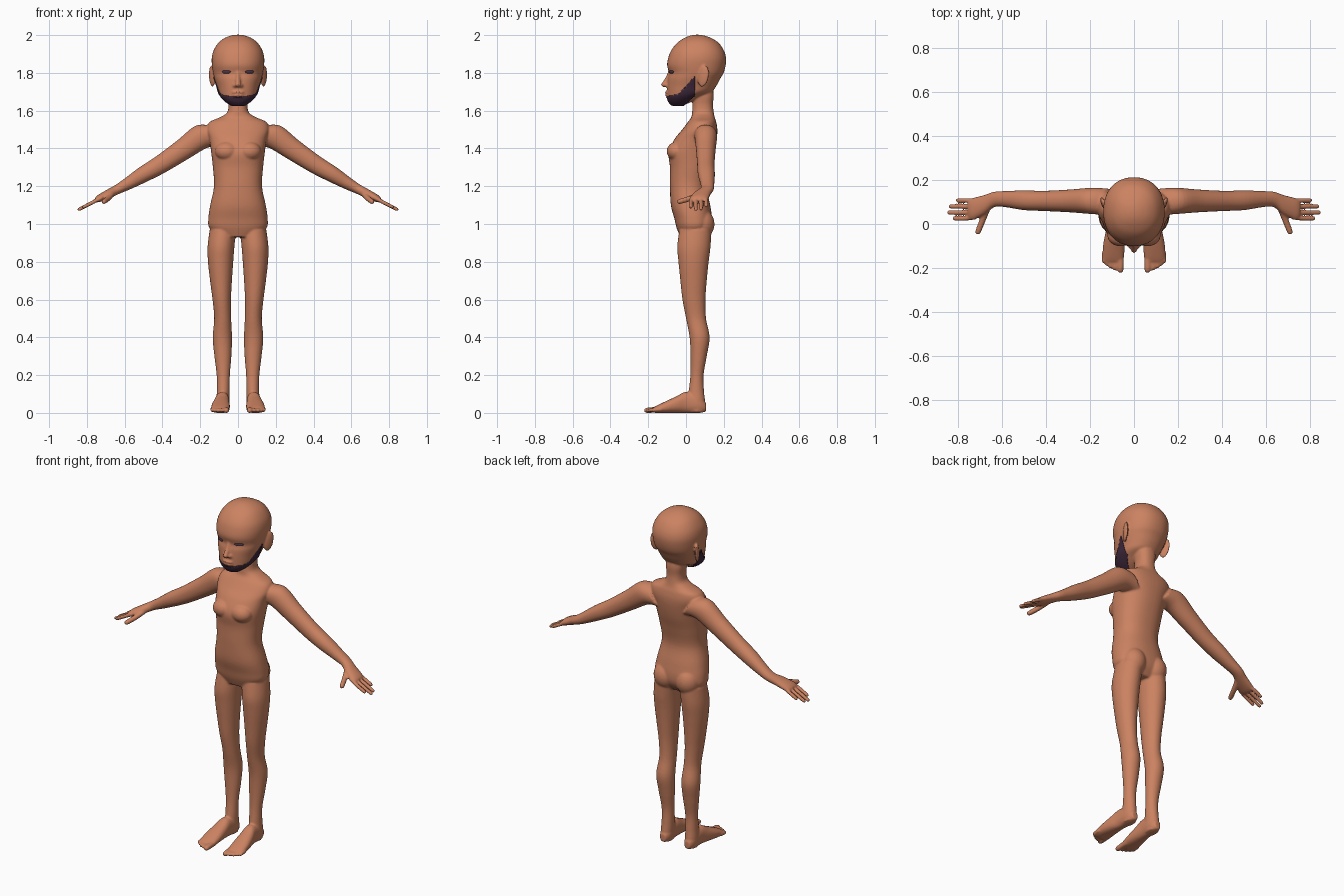
import bpy, bmesh, math
from mathutils import Vector, Matrix

X, Y, Z = Vector((1, 0, 0)), Vector((0, 1, 0)), Vector((0, 0, 1))


def material(name, rgb):
    m = bpy.data.materials.new(name)
    m.diffuse_color = (*rgb, 1)
    return m


skin = material("warm skin", (0.60, 0.225, 0.12))
hair = material("dark purple hair", (0.05, 0.022, 0.045))
eye_col = material("dark eye", (0.07, 0.035, 0.06))


def spline(keys, steps=5):
    """Catmull-Rom interpolation through key tuples."""
    out = []
    for i in range(len(keys) - 1):
        p = [keys[max(0, min(len(keys) - 1, i + k))] for k in (-1, 0, 1, 2)]
        for s in range(steps):
            t = s / steps
            out.append([0.5 * (2 * b + (c - a) * t + (2 * a - 5 * b + 4 * c - d) * t * t
                               + (3 * b - a - 3 * c + d) * t ** 3) for a, b, c, d in zip(*p)])
    return out + [list(keys[-1])]


def loft(bm, keys, u, v, side=1, n=2.0, seg=32):
    """Skin (cx, cy, cz, ru, rv) superellipse rings into a closed tube."""
    rings = []
    for cx, cy, cz, ru, rv in spline(keys):
        ring = []
        for k in range(seg):
            a = 2 * math.pi * k / seg
            c, s = math.cos(a), math.sin(a)
            p = Vector((cx, cy, cz)) + u * ru * math.copysign(abs(c) ** (2 / n), c) \
                + v * rv * math.copysign(abs(s) ** (2 / n), s)
            ring.append(bm.verts.new((p.x * side, p.y, max(p.z, 0))))
        rings.append(ring)
    for a, b in zip(rings, rings[1:]):
        for k in range(seg):
            j = (k + 1) % seg
            bm.faces.new((a[k], a[j], b[j], b[k]))
    bm.faces.new(rings[0])
    bm.faces.new(rings[-1])


def stack(bm, keys, n):
    """Loft centred horizontal slices (z, half width, y front, y back)."""
    loft(bm, [(0, (f + b) / 2, z, w, (b - f) / 2) for z, w, f, b in keys], X, Y, n=n, seg=48)


def blob(bm, pos, radii, rot=Matrix()):
    bmesh.ops.create_uvsphere(bm, u_segments=24, v_segments=16, radius=1,
                              matrix=Matrix.Translation(pos) @ rot @ Matrix.Diagonal((*radii, 1)))


def digit(bm, pts, r, side):
    """Finger or toe: a tapering tube with a rounded tip."""
    a, b = Vector(pts[0]), Vector(pts[-1])
    d = (b - a).normalized()
    u = d.cross(Z).normalized()
    v = u.cross(d)
    keys = [(*p, r, r) for p in pts[:-1]]
    keys += [(*(b - d * r), r * 0.92, r * 0.92), (*(b - d * r * 0.3), r * 0.7, r * 0.7),
             (*b, r * 0.25, r * 0.25)]
    loft(bm, keys, u, v, side, seg=16)


def add_object(name, bm, mat):
    me = bpy.data.meshes.new(name)
    bm.to_mesh(me)
    bm.free()
    me.materials.append(mat)
    ob = bpy.data.objects.new(name, me)
    bpy.context.collection.objects.link(ob)
    for p in me.polygons:
        p.use_smooth = True
    return ob


bm = bmesh.new()

# torso and neck
stack(bm, [(0.93, 0.10, -0.03, 0.10), (0.98, 0.152, -0.05, 0.132), (1.03, 0.157, -0.062, 0.138),
           (1.1, 0.147, -0.08, 0.128), (1.2, 0.127, -0.085, 0.11), (1.3, 0.133, -0.085, 0.128),
           (1.38, 0.142, -0.092, 0.15), (1.45, 0.152, -0.06, 0.163), (1.5, 0.165, -0.02, 0.166),
           (1.54, 0.15, 0.01, 0.16), (1.565, 0.095, 0.028, 0.152), (1.59, 0.058, 0.032, 0.147),
           (1.63, 0.05, 0.035, 0.143), (1.68, 0.055, 0.035, 0.146), (1.73, 0.05, 0.04, 0.14)], 2.3)

# head
stack(bm, [(1.629, 0.035, -0.075, -0.01), (1.65, 0.066, -0.092, 0.035), (1.675, 0.09, -0.099, 0.08),
           (1.70, 0.104, -0.1, 0.135), (1.73, 0.112, -0.1, 0.16), (1.77, 0.125, -0.097, 0.182),
           (1.80, 0.132, -0.09, 0.199), (1.84, 0.138, -0.1, 0.21), (1.88, 0.139, -0.094, 0.212),
           (1.92, 0.129, -0.078, 0.2), (1.96, 0.103, -0.046, 0.172), (1.985, 0.07, -0.008, 0.132),
           (1.998, 0.035, 0.025, 0.095), (2.002, 0.01, 0.05, 0.07)], 2.2)

# nose and lips
loft(bm, [(0, -0.08, 1.815, 0.011, 0.012), (0, -0.092, 1.78, 0.011, 0.014),
          (0, -0.106, 1.75, 0.014, 0.018), (0, -0.106, 1.73, 0.012, 0.014)], X, Y, seg=20)
blob(bm, (0, -0.115, 1.738), (0.015, 0.017, 0.014))
blob(bm, (0, -0.098, 1.697), (0.034, 0.014, 0.007))
blob(bm, (0, -0.098, 1.681), (0.028, 0.013, 0.007))

for s in (1, -1):
    # nostrils, ears, chest and buttocks
    blob(bm, (s * 0.016, -0.1, 1.733), (0.011, 0.013, 0.01))
    blob(bm, (s * 0.138, 0.092, 1.782), (0.011, 0.031, 0.058),
         Matrix.Rotation(-s * 0.4, 4, 'Z') @ Matrix.Rotation(-0.2, 4, 'X'))
    blob(bm, (s * 0.06, -0.05, 1.385), (0.062, 0.052, 0.05))
    blob(bm, (s * 0.072, 0.08, 1.0), (0.07, 0.071, 0.08))

    # arm and palm
    loft(bm, [(0.11, 0.10, 1.465, 0.06, 0.07), (0.19, 0.105, 1.463, 0.06, 0.067),
              (0.29, 0.105, 1.395, 0.052, 0.057), (0.41, 0.105, 1.315, 0.046, 0.049),
              (0.5, 0.108, 1.263, 0.045, 0.043), (0.58, 0.113, 1.215, 0.037, 0.033),
              (0.635, 0.112, 1.185, 0.035, 0.026), (0.68, 0.088, 1.162, 0.044, 0.024),
              (0.73, 0.07, 1.137, 0.05, 0.02), (0.75, 0.068, 1.126, 0.045, 0.014)],
         Y, Vector((0.546, 0, 0.838)), s, 2.1)
    # fingers and thumb
    for y, tip in ((0.025, 0.825), (0.052, 0.85), (0.08, 0.843), (0.108, 0.81)):
        y0 = 0.068 + (y - 0.068) * 0.9
        digit(bm, [(x, yy, 1.135 - (x - 0.73) * 0.52)
                   for x, yy in ((0.72, y0), ((0.73 + tip) / 2, y), (tip, y))], 0.0105, s)
    digit(bm, [(0.665, 0.075, 1.16), (0.688, 0.02, 1.135), (0.714, -0.046, 1.114)], 0.0145, s)

    # leg
    loft(bm, [(0.08, 0.05, 0.97, 0.07, 0.085), (0.09, 0.042, 0.88, 0.071, 0.088),
              (0.092, 0.04, 0.8, 0.067, 0.08), (0.09, 0.04, 0.7, 0.058, 0.07),
              (0.086, 0.042, 0.6, 0.049, 0.061), (0.081, 0.053, 0.5, 0.045, 0.053),
              (0.083, 0.072, 0.4, 0.051, 0.053), (0.08, 0.067, 0.3, 0.045, 0.043),
              (0.078, 0.058, 0.2, 0.035, 0.035), (0.078, 0.055, 0.12, 0.034, 0.04),
              (0.08, 0.055, 0.06, 0.035, 0.046), (0.08, 0.055, 0.005, 0.03, 0.045)], X, Y, s)
    # foot and toes
    loft(bm, [(0.08, 0.106, 0.03, 0.018, 0.022), (0.08, 0.07, 0.045, 0.034, 0.046),
              (0.083, 0.0, 0.055, 0.037, 0.056), (0.088, -0.05, 0.044, 0.044, 0.044),
              (0.092, -0.1, 0.032, 0.049, 0.033), (0.094, -0.15, 0.02, 0.049, 0.021),
              (0.094, -0.172, 0.015, 0.043, 0.014)], X, Z, s, 2.3)
    for x, tip, r in ((0.062, -0.222, 0.016), (0.087, -0.212, 0.0105), (0.106, -0.204, 0.0105),
                      (0.123, -0.192, 0.01), (0.138, -0.178, 0.0095)):
        digit(bm, [(x, -0.13, 0.018), (x, -0.17, 0.016), (x, tip, 0.012)], r, s)

# fuse everything into one smooth skin
bmesh.ops.recalc_face_normals(bm, faces=bm.faces)
body = add_object("body", bm, skin)
rem = body.modifiers.new("fuse", 'REMESH')
rem.mode, rem.voxel_size, rem.use_smooth_shade = 'VOXEL', 0.0055, True
smo = body.modifiers.new("soften", 'SMOOTH')
smo.factor, smo.iterations = 0.5, 5
bpy.context.view_layer.objects.active = body
for m in ("fuse", "soften"):
    bpy.ops.object.modifier_apply(modifier=m)
for p in body.data.polygons:
    p.use_smooth = True
    p.material_index = 0


# beard: jaw faces copied and pushed outward
def in_beard(c):
    if not (-0.15 < c.y < 0.045 and 1.6 < c.z < 1.8 and abs(c.x) < 0.13):
        return False
    upper = 1.69 + (c.y + 0.035) * (1.125 if c.y > -0.035 else 0.25)
    lower = 1.622 if c.y < -0.02 else 1.622 + (c.y + 0.02) * 0.9
    return lower < c.z < upper


bm = bmesh.new()
bm.from_mesh(body.data)
bmesh.ops.delete(bm, geom=[f for f in bm.faces if not in_beard(f.calc_center_median())],
                 context='FACES')
bm.normal_update()
for v in bm.verts:
    v.co += v.normal * 0.004
beard = add_object("beard", bm, hair)
sol = beard.modifiers.new("thickness", 'SOLIDIFY')
sol.thickness, sol.offset = 0.006, -1

# narrow eyes laid on the face
for s, name in ((1, "left_eye"), (-1, "right_eye")):
    hit, loc, nor, _ = body.ray_cast((s * 0.062, -1, 1.805), (0, 1, 0))
    if not hit:
        loc, nor = Vector((s * 0.062, -0.078, 1.805)), Vector((s * 0.5, -0.86, 0))
    bm = bmesh.new()
    blob(bm, loc, (0.027, 0.005, 0.009), Matrix.Rotation(math.atan2(nor.x, -nor.y), 4, 'Z'))
    add_object(name, bm, eye_col)
